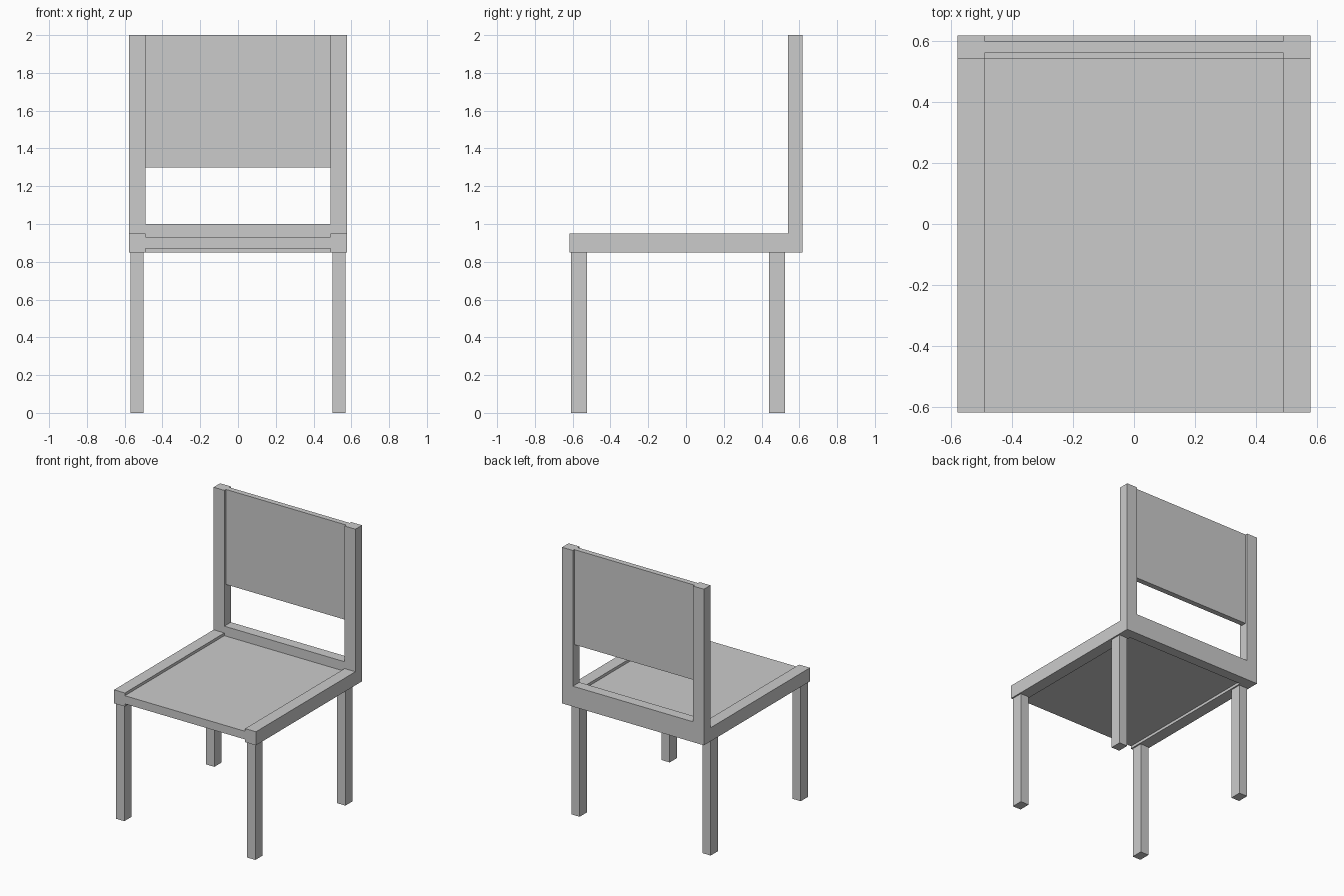
import bpy, bmesh
from mathutils import Vector

if "Cube" in bpy.data.objects:
    bpy.data.objects.remove(bpy.data.objects["Cube"])


def add_object(name, bm):
    bmesh.ops.recalc_face_normals(bm, faces=bm.faces)
    mesh = bpy.data.meshes.new(name)
    bm.to_mesh(mesh)
    bm.free()
    obj = bpy.data.objects.new(name, mesh)
    bpy.context.collection.objects.link(obj)
    return obj


def box(name, x, y, z):
    bm = bmesh.new()
    bmesh.ops.create_cube(bm, size=1)
    bmesh.ops.scale(bm, vec=(x[1] - x[0], y[1] - y[0], z[1] - z[0]), verts=bm.verts)
    bmesh.ops.translate(bm, vec=(sum(x) / 2, sum(y) / 2, sum(z) / 2), verts=bm.verts)
    return add_object(name, bm)


def side_profile(name, points, x0, x1):
    # Extrude a (y, z) outline along x
    bm = bmesh.new()
    face = bm.faces.new([bm.verts.new((x0, y, z)) for y, z in points])
    ext = bmesh.ops.extrude_face_region(bm, geom=[face])
    verts = [v for v in ext["geom"] if isinstance(v, bmesh.types.BMVert)]
    bmesh.ops.translate(bm, vec=Vector((x1 - x0, 0, 0)), verts=verts)
    return add_object(name, bm)


def mirror_x(obj):
    mod = obj.modifiers.new("Mirror", 'MIRROR')
    mod.use_axis[0] = True


W, IN, D = 0.578, 0.49, 0.617   # half width, inner half width, half depth
BACK = 0.541                    # front plane of the back posts

# L-shaped side rails with back posts
mirror_x(side_profile("side_frame", [(-D, 0.85), (D, 0.85), (D, 2.0),
                                     (BACK, 2.0), (BACK, 0.95), (-D, 0.95)], IN, W))

# Rear rail between the posts
box("rear_rail", (-IN, IN), (BACK, D), (0.85, 1.0))

# Recessed seat and backrest panels
box("seat", (-IN, IN), (-D, BACK), (0.87, 0.93))
box("backrest", (-IN, IN), (0.56, 0.60), (1.3, 2.0))

# Legs
mirror_x(box("front_leg", (0.50, 0.568), (-0.609, -0.524), (0, 0.85)))
mirror_x(box("rear_leg", (0.50, 0.568), (0.439, 0.524), (0, 0.85)))
